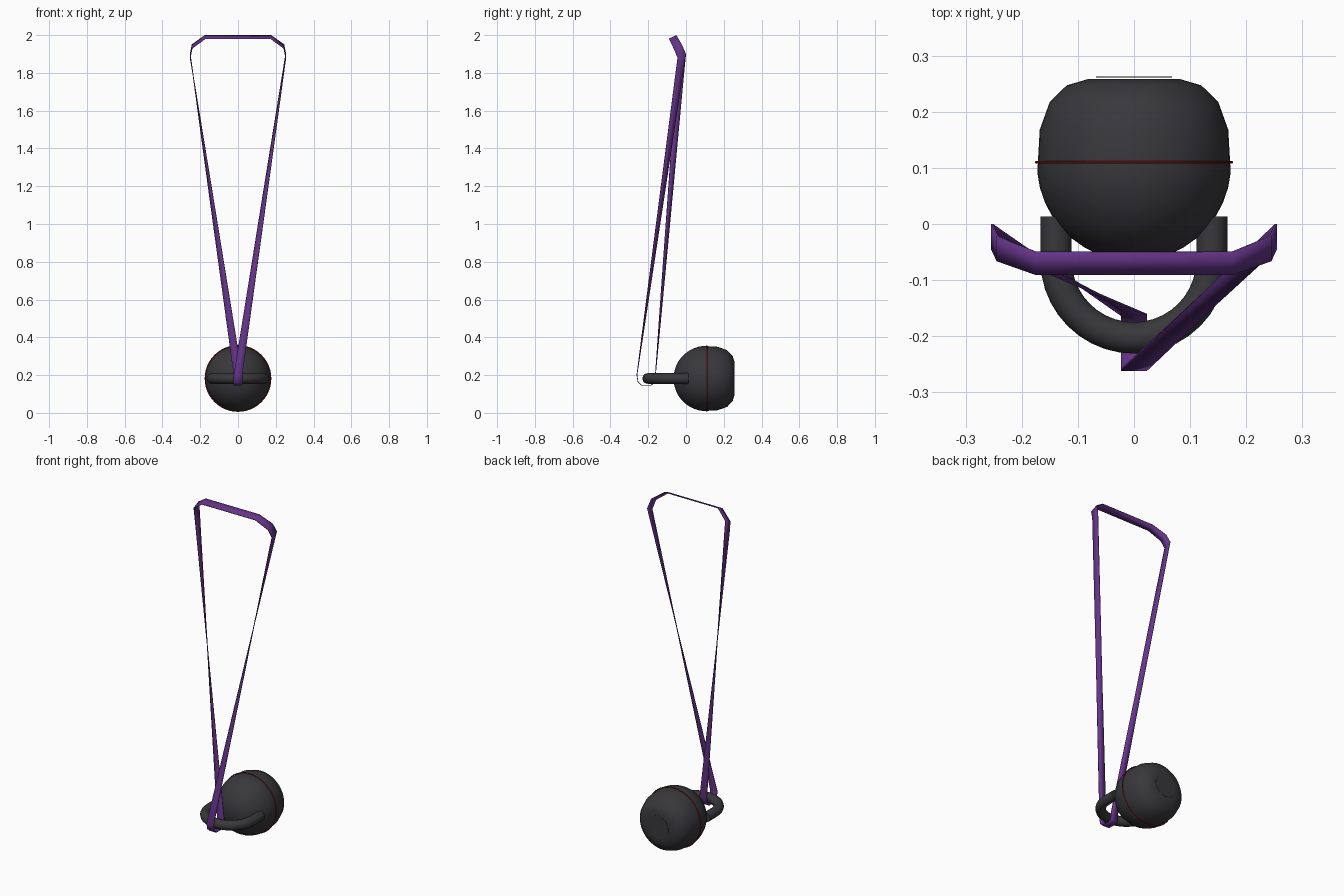
import bpy, bmesh, math
from mathutils import Vector

cube = bpy.data.objects.get("Cube")
if cube:
    bpy.data.objects.remove(cube, do_unlink=True)

CZ = 0.182  # height of the ball's axis


def material(name, rgb):
    m = bpy.data.materials.new(name)
    m.use_nodes = True
    m.diffuse_color = (*rgb, 1)
    m.node_tree.nodes["Principled BSDF"].inputs["Base Color"].default_value = (*rgb, 1)
    return m


iron = material("dark iron", (0.04, 0.04, 0.045))
purple = material("purple webbing", (0.13, 0.035, 0.25))
red = material("red line", (0.3, 0.01, 0.01))


def finish(obj, mat, angle=40):
    obj.data.materials.clear()
    obj.data.materials.append(mat)
    bpy.ops.object.select_all(action="DESELECT")
    obj.select_set(True)
    bpy.context.view_layer.objects.active = obj
    bpy.ops.object.shade_smooth_by_angle(angle=math.radians(angle))
    return obj


def new_object(name, bm):
    bmesh.ops.recalc_face_normals(bm, faces=bm.faces)
    mesh = bpy.data.meshes.new(name)
    bm.to_mesh(mesh)
    bm.free()
    obj = bpy.data.objects.new(name, mesh)
    bpy.context.collection.objects.link(obj)
    return obj


def lathe(name, profile, mat, sides=48):
    """Revolve (y, radius) points about the ball's axis, capping both ends."""
    bm = bmesh.new()
    rings = []
    for y, r in profile:
        angles = [math.tau * i / sides for i in range(sides)]
        rings.append([bm.verts.new((r * math.cos(a), y, CZ + r * math.sin(a))) for a in angles])
    for a, b in zip(rings, rings[1:]):
        for i in range(sides):
            j = (i + 1) % sides
            bm.faces.new((a[i], a[j], b[j], b[i]))
    bm.faces.new(rings[0])
    bm.faces.new(rings[-1])
    return finish(new_object(name, bm), mat)


# Ball: round towards the handle, flattened at the base
R, CY = 0.173, 0.107
front = [(CY - R * math.cos(math.radians(a)), R * math.sin(math.radians(a)))
         for a in range(4, 91, 9)]
base = [(0.168, 0.168), (0.218, 0.15), (0.247, 0.12), (0.258, 0.083)]
lathe("ball", front + base, iron)

# Thin plate just off the base
lathe("base_plate", [(0.2615, 0.068), (0.2628, 0.068)], iron)

# Red line round the widest part
bpy.ops.mesh.primitive_torus_add(location=(0, 0.11, CZ), rotation=(math.pi / 2, 0, 0),
                                 major_radius=0.174, minor_radius=0.0025,
                                 major_segments=48, minor_segments=8)
ring = bpy.context.object
ring.name = "red_ring"
finish(ring, red)

# Handle: a swept half circle with straight ends
HR, HY = 0.139, -0.064
path = [(HR, 0.013)]
path += [(HR * math.cos(math.pi * i / 20), HY - HR * math.sin(math.pi * i / 20)) for i in range(21)]
path += [(-HR, 0.013)]
curve = bpy.data.curves.new("handle", "CURVE")
curve.dimensions = "3D"
curve.bevel_depth = 0.028
curve.bevel_resolution = 4
curve.use_fill_caps = True
spline = curve.splines.new("POLY")
spline.points.add(len(path) - 1)
for point, (x, y) in zip(spline.points, path):
    point.co = (x, y, CZ, 1)
handle = bpy.data.objects.new("handle", curve)
bpy.context.collection.objects.link(handle)
bpy.ops.object.select_all(action="DESELECT")
handle.select_set(True)
bpy.context.view_layer.objects.active = handle
bpy.ops.object.convert(target="MESH")
finish(bpy.context.object, iron)

# Strap: each section is a pair of edge points, listed round the loop
shoulder = [((0.175, -0.09, 1.98), (0.175, -0.05, 1.998)),
            ((0.243, -0.066, 1.93), (0.243, -0.022, 1.95)),
            ((0.253, -0.045, 1.88), (0.253, 0.0, 1.90))]
under = [(-0.26, 0.2), (-0.254, 0.165), (-0.235, 0.147),
         (-0.185, 0.147), (-0.168, 0.158), (-0.162, 0.2)]
right_side = [tuple(map(Vector, s)) for s in shoulder]
left_side = [tuple(Vector((-p.x, p.y, p.z)) for p in s) for s in reversed(right_side)]
loop = [(Vector((0.023, y, z)), Vector((-0.023, y, z))) for y, z in under]


def strand(a, b, steps=16):
    """Sections between a and b, giving the twisted straight run."""
    return [tuple(p.lerp(q, i / steps) for p, q in zip(a, b)) for i in range(1, steps)]


sections = (right_side + strand(right_side[-1], loop[0]) + loop
            + strand(loop[-1], left_side[0]) + left_side)
bm = bmesh.new()
pairs = [[bm.verts.new(p) for p in s] for s in sections]
for a, b in zip(pairs, pairs[1:] + pairs[:1]):
    bm.faces.new((a[0], a[1], b[1], b[0]))
strap = new_object("strap", bm)
solid = strap.modifiers.new("thickness", "SOLIDIFY")
solid.thickness = 0.004
solid.offset = 0
finish(strap, purple, 25)
